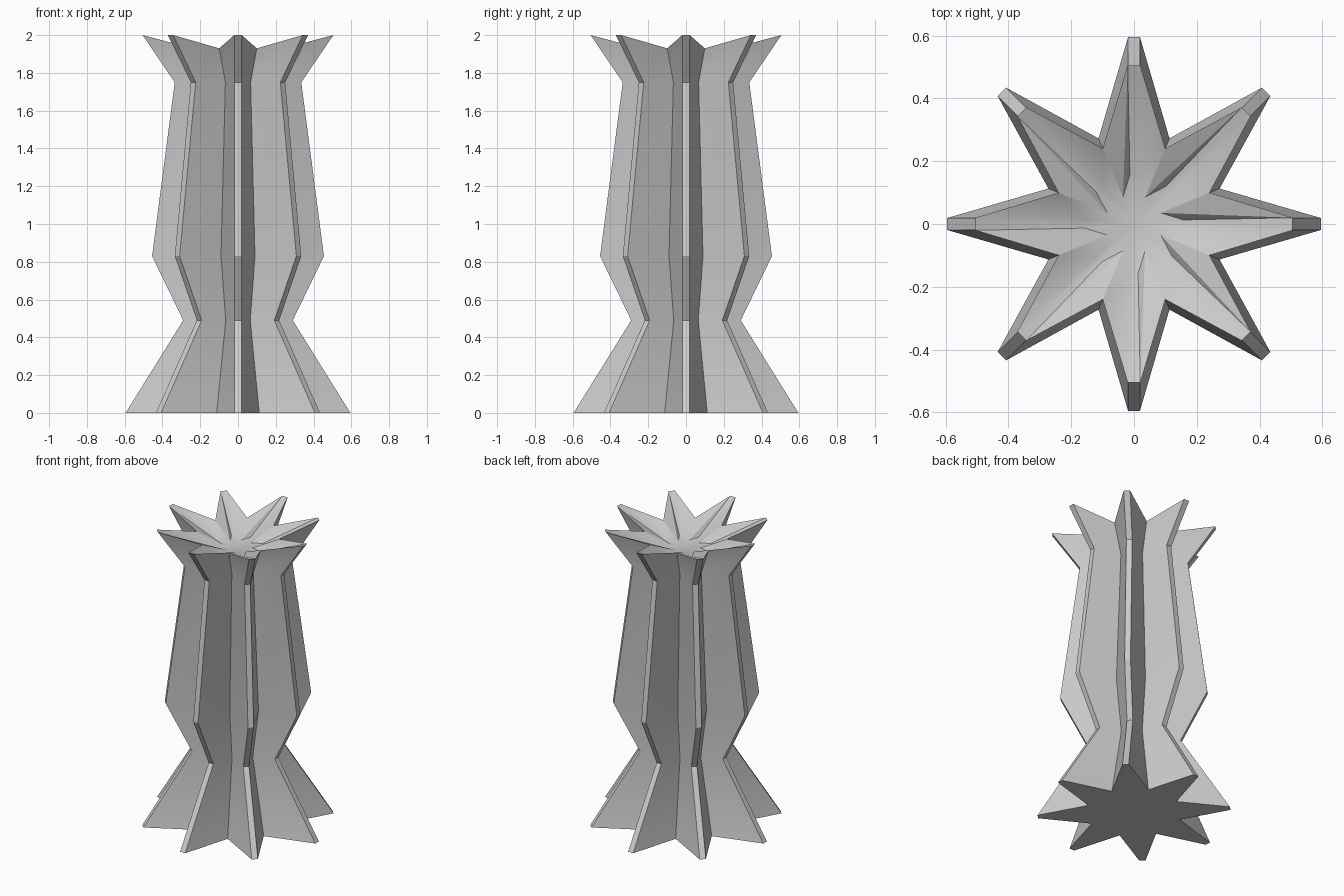
import bpy, bmesh, math

ARMS = 8
cube = bpy.data.objects.get("Cube")
if cube:
    bpy.data.objects.remove(cube, do_unlink=True)

grey = bpy.data.materials.new("plain_grey")
grey.use_nodes = True
grey.diffuse_color = (0.6, 0.6, 0.6, 1)
grey.node_tree.nodes["Principled BSDF"].inputs["Base Color"].default_value = (0.6, 0.6, 0.6, 1)


def star_ring(bm, tip, valley, z_tip, z_valley, half_width):
    """Star outline with blunt tips: right corner, left corner, valley per arm."""
    ring = []
    for k in range(ARMS):
        a = k * math.tau / ARMS
        c, s = math.cos(a), math.sin(a)
        for y in (-half_width, half_width):
            ring.append(bm.verts.new((tip * c - y * s, tip * s + y * c, z_tip)))
        b = a + math.pi / ARMS
        ring.append(bm.verts.new((valley * math.cos(b), valley * math.sin(b), z_valley)))
    return ring


# tip radius, valley radius, tip height, valley height, half width of the tip
levels = [
    (0.595, 0.295, 0.0, 0.0, 0.019),
    (0.29, 0.17, 0.49, 0.49, 0.018),
    (0.455, 0.235, 0.83, 0.83, 0.018),
    (0.335, 0.175, 1.75, 1.75, 0.018),
    (0.505, 0.26, 2.0, 1.93, 0.02),
    (0.157, 0.092, 1.855, 1.855, 0.013),
]
bm = bmesh.new()
rings = [star_ring(bm, *lv) for lv in levels]
n = len(rings[0])

# Flat base and fluted walls
bm.faces.new(rings[0][::-1])
for low, high in zip(rings[:4], rings[1:5]):
    for i in range(n):
        j = (i + 1) % n
        bm.faces.new((low[i], low[j], high[j], high[i]))

# Sunken top, split along one diagonal so every arm gets a one-sided crease
rim, inner = rings[4], rings[5]
centre = bm.verts.new((0, 0, 1.845))
for i in range(n):
    j = (i + 1) % n
    bm.faces.new((rim[i], rim[j], inner[j]))
    bm.faces.new((rim[i], inner[j], inner[i]))
    bm.faces.new((inner[i], inner[j], centre))

mesh = bpy.data.meshes.new("star_column")
bm.to_mesh(mesh)
bm.free()
mesh.materials.append(grey)
column = bpy.data.objects.new("star_column", mesh)
bpy.context.collection.objects.link(column)
bpy.context.view_layer.objects.active = column
column.select_set(True)
bpy.ops.object.shade_smooth_by_angle(angle=math.radians(30))
